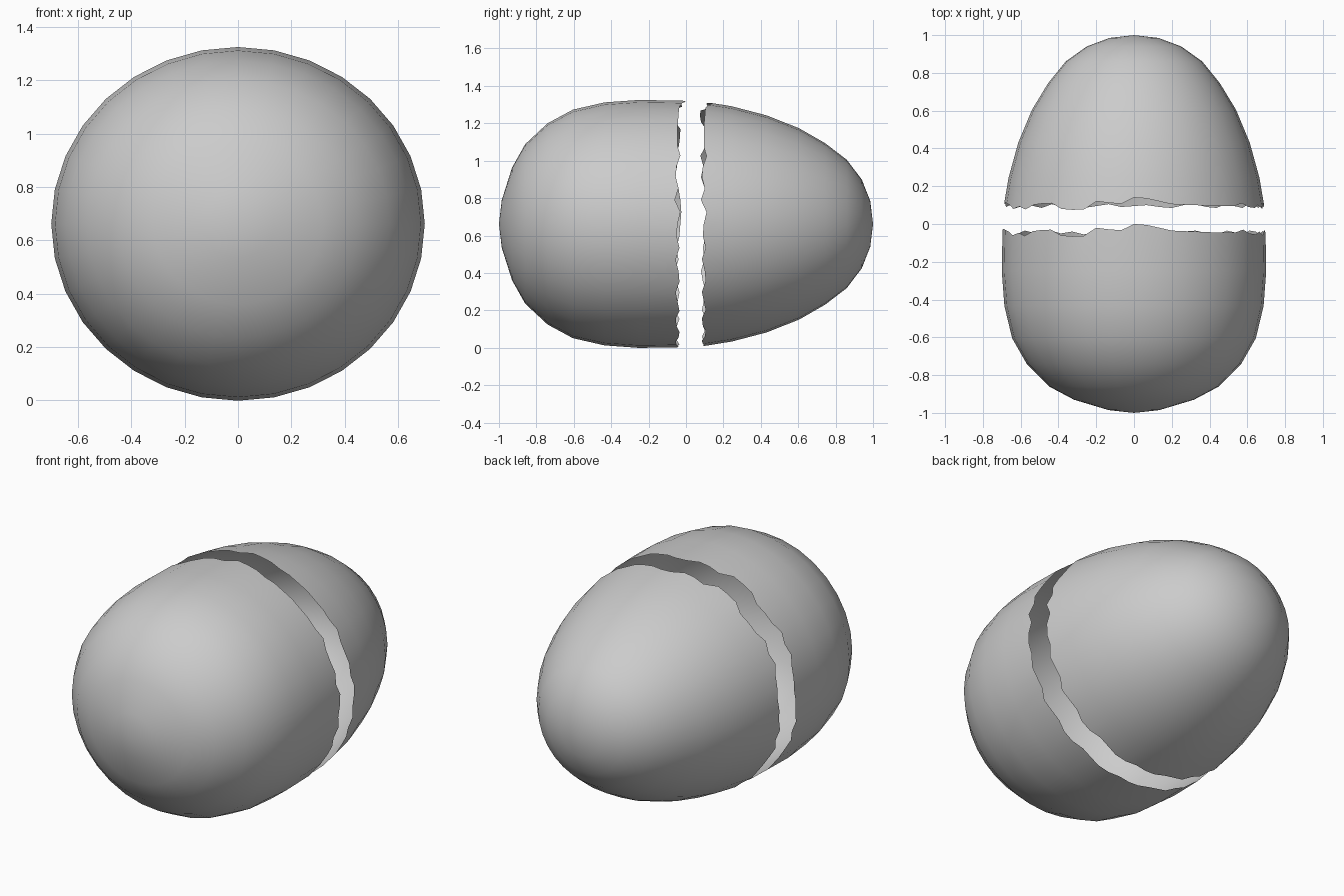
import bpy, bmesh, math

if "Cube" in bpy.data.objects:
    bpy.data.objects.remove(bpy.data.objects["Cube"])

SEG = 32           # sides of the shell
RX, RZ = 1.0, 0.947  # slight vertical squash
ZC = 0.662

# Crack line: y offset at 64 equal angles, clockwise from the top (seen from the front)
CRACK = [0, -.005, -.02, -.035, -.038, -.04, -.043, -.045, -.045, -.045, -.03,
         -.05, -.055, -.04, -.06, -.03, -.045,
         -.05, -.035, -.055, -.04, -.035, -.055, -.045, -.035, -.055, -.05,
         -.035, -.04, -.055, -.05, -.04, -.045,
         -.05, -.035, -.045, -.055, -.04, -.05, -.035, -.055, -.045, -.035,
         -.05, -.06, -.04, -.05, -.035,
         -.03, -.025, -.03, -.04, -.06, -.047, -.063, -.038, -.032, -.03,
         -.06, -.065, -.063, -.02, -.028, -.033]

# (y, radius) from pole to last full ring
BLUNT = [(-.985, .135), (-.93, .318), (-.86, .45), (-.74, .568), (-.605, .645),
         (-.435, .686), (-.25, .70)]
POINTED = [(.985, .13), (.94, .25), (.86, .362), (.745, .455), (.605, .54),
           (.43, .613), (.245, .664)]


def half_shell(name, profile, pole_y, shift, rim_r, rim_slope):
    bm = bmesh.new()

    def point(r, a, y):
        return bm.verts.new((RX * r * math.sin(a), y, ZC + RZ * r * math.cos(a)))

    pole = bm.verts.new((0, pole_y, ZC))
    rings = [[point(r, 2 * math.pi * i / SEG, y) for i in range(SEG)]
             for y, r in profile]
    # jagged rim with twice as many points
    rim = []
    for j, dy in enumerate(CRACK):
        y = dy + shift
        r = rim_r + rim_slope * dy
        if j % 2:
            r *= math.cos(math.pi / SEG)
        rim.append(point(r, 2 * math.pi * j / len(CRACK), y))
    for i in range(SEG):
        k = (i + 1) % SEG
        bm.faces.new((pole, rings[0][i], rings[0][k]))
        for a, b in zip(rings, rings[1:]):
            bm.faces.new((a[i], b[i], b[k], a[k]))
        last = rings[-1]
        mid = rim[2 * i + 1]
        bm.faces.new((last[i], rim[2 * i], mid))
        bm.faces.new((last[i], mid, last[k]))
        bm.faces.new((last[k], mid, rim[2 * k]))
    bmesh.ops.recalc_face_normals(bm, faces=bm.faces)
    # make sure the outside faces out at the pole
    bm.normal_update()
    if pole.normal.y * pole_y < 0:
        bmesh.ops.reverse_faces(bm, faces=bm.faces)
    for f in bm.faces:
        f.smooth = True
    mesh = bpy.data.meshes.new(name)
    bm.to_mesh(mesh)
    bm.free()
    obj = bpy.data.objects.new(name, mesh)
    bpy.context.collection.objects.link(obj)
    return obj


# Blunt front half and pointed back half, separated by the crack gap
half_shell("front_eggshell_half", BLUNT, -1.0, 0.0, .695, -.03)
half_shell("back_eggshell_half", POINTED, 1.0, 0.14, .682, -.17)
